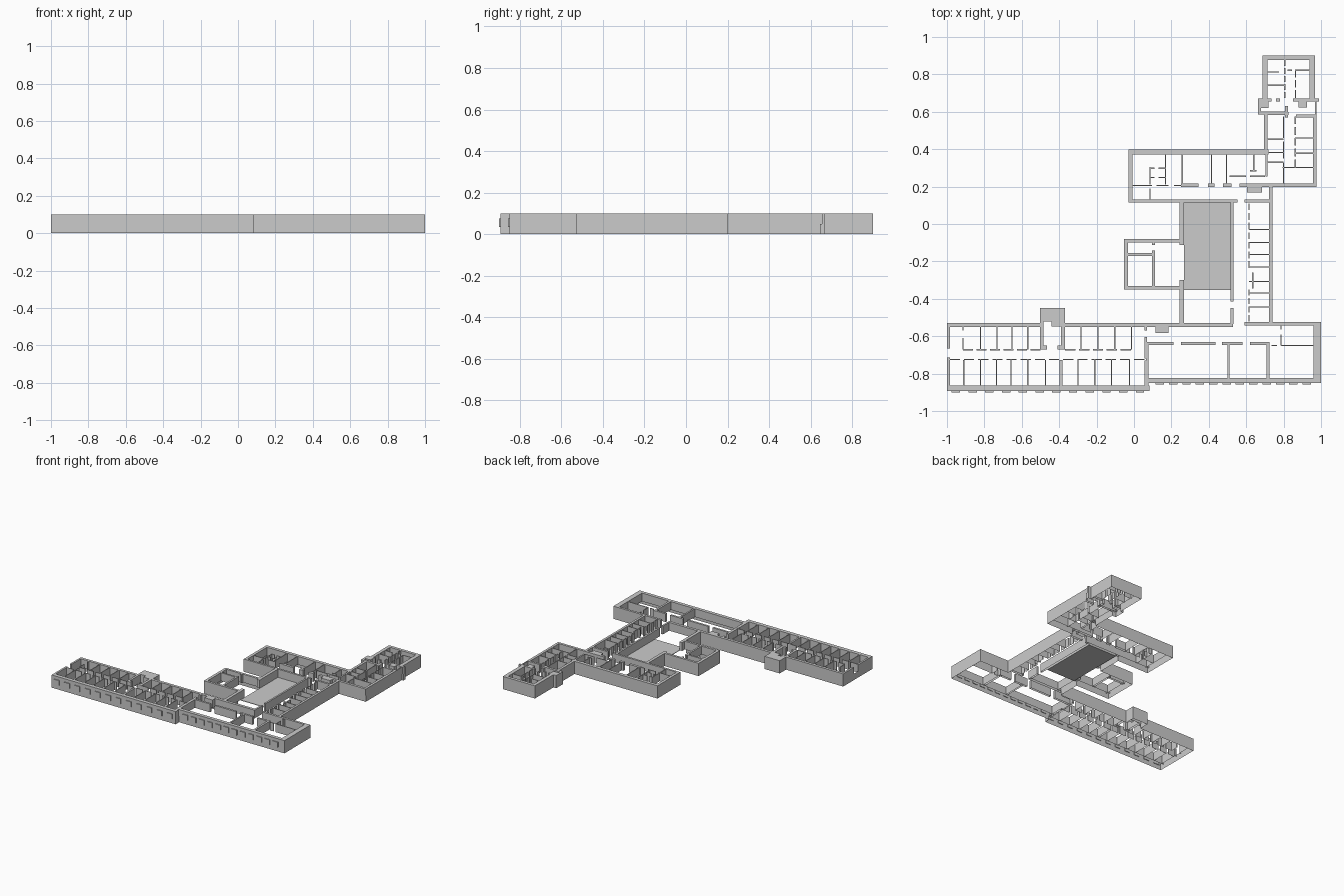
import bpy, bmesh

H = 0.1      # wall height
F = 0.035    # storey level where the walls start above the plain base facade
T = 0.006    # thin partition thickness


def add_object(name, bm):
    me = bpy.data.meshes.new(name)
    bm.to_mesh(me)
    bm.free()
    bpy.context.collection.objects.link(bpy.data.objects.new(name, me))


def build(name, boxes, z0=F, z1=H, closed=False):
    """One object from plan rectangles (x0, y0, x1, y1); walls are open underneath."""
    bm = bmesh.new()
    for x0, y0, x1, y1 in boxes:
        lo = [bm.verts.new(p) for p in ((x0, y0, z0), (x1, y0, z0), (x1, y1, z0), (x0, y1, z0))]
        hi = [bm.verts.new((v.co.x, v.co.y, z1)) for v in lo]
        bm.faces.new(hi)
        if closed:
            bm.faces.new(lo[::-1])
        for i in range(4):
            j = (i + 1) % 4
            bm.faces.new((lo[i], lo[j], hi[j], hi[i]))
    add_object(name, bm)


def facade(name, outline, z1):
    """Upright sheet following a closed plan outline."""
    bm = bmesh.new()
    lo = [bm.verts.new((x, y, 0)) for x, y in outline]
    hi = [bm.verts.new((x, y, z1)) for x, y in outline]
    for i in range(len(lo)):
        bm.faces.new((lo[i - 1], lo[i], hi[i], hi[i - 1]))
    add_object(name, bm)


def hw(y, *spans, t=T):
    """Walls running along x, centred on y."""
    return [(a, y - t / 2, b, y + t / 2) for a, b in spans]


def vw(x, *spans, t=T):
    """Walls running along y, centred on x."""
    return [(x - t / 2, a, x + t / 2, b) for a, b in spans]


def dash(a, b, n, fill=0.65):
    """Spans of a wall from a to b broken by n - 1 doorways."""
    p = (b - a) / (n - 1 + fill)
    return [(a + i * p, a + (i + fill) * p) for i in range(n)]


# Base facade around the whole building
facade("base_facade", [
    (-1, -.893), (.082, -.893), (.082, -.85), (1, -.85), (1, -.525), (.741, -.525),
    (.741, .197), (.976, .197), (.976, .645), (.99, .645), (.99, .67), (.967, .67),
    (.967, .9), (.687, .9), (.687, .67), (.662, .67), (.662, .585), (.694, .585),
    (.694, .398), (-.03, .398), (-.03, .114), (.244, .114), (.244, -.081), (-.053, -.081),
    (-.053, -.35), (.244, -.35), (.244, -.528), (-.37, -.528), (-.37, -.45),
    (-.502, -.45), (-.502, -.528), (-1, -.528)], F + .015)

# South-west wing: outer walls and entrance alcove
build("southwest_outer_walls", [
    (-1, -.55, -.5, -.528), (-.37, -.55, .53, -.528),
    (-1, -.893, .082, -.863),
    (-1, -.665, -.985, -.528), (-1, -.893, -.985, -.715)])
build("southwest_alcove", [(-.502, -.52, -.37, -.45)])
build("southwest_inner_walls", [
    (.055, -.89, .078, -.73), (.055, -.72, .07, -.605), (.055, -.57, .07, -.545),
    (-.502, -.665, -.485, -.52), (-.39, -.665, -.37, -.52),
    (-.502, -.67, -.465, -.65), (-.41, -.67, -.37, -.65),
    (-.44, -.548, -.39, -.52)])

# South-west wing: two rows of small rooms along a corridor
rooms = vw(-.915, (-.67, -.61), (-.57, -.545))
for x in (-.82, -.733, -.653, -.568, -.283, -.193, -.103, -.013):
    rooms += vw(x, (-.67, -.545))
for x in (-.91, -.82, -.735, -.658, -.568, -.473, -.3, -.21, -.12, -.025):
    rooms += vw(x, (-.863, -.728))
rooms += vw(-.39, (-.863, -.728), t=.014)
rooms += hw(-.672, *dash(-.915, -.5, 6, .75), *dash(-.37, -.015, 5, .75))
rooms += hw(-.725, *dash(-.985, .055, 14, .72))
build("southwest_rooms", rooms)

# South-east wing
build("southeast_outer_walls", [
    (.06, -.85, 1, -.823), (.96, -.85, 1, -.525),
    (.59, -.543, 1, -.525)])
build("southeast_inner_walls",
      hw(-.64, (.06, .21), (.25, .435), (.47, .58), (.62, .725), t=.016)
      + vw(.07, (-.823, -.63), t=.014) + vw(.505, (-.823, -.645), t=.012)
      + vw(.717, (-.823, -.63), t=.016)
      + vw(.785, (-.65, -.59), (-.565, -.54)) + hw(-.65, (.735, .765), (.785, .96))
      + [(.115, -.582, .185, -.545)])

# Projecting windows on the front
build("front_windows",
      [(x, -.9, x + .045, -.888) for x in [-.975 + .0895 * i for i in range(12)]]
      + [(x, -.857, x + .045, -.845) for x in [.115 + .0715 * i for i in range(12)]],
      .035, .075, True)

# Courtyard and its floor slab
build("courtyard_walls",
      vw(.256, (-.535, -.3), (-.113, .13), t=.024)
      + vw(.524, (-.415, .12), (-.535, -.45), t=.014))
build("courtyard_floor", [(.267, -.352, .518, .115)], F - .004, F, True)

# Small west pavilion
build("pavilion_walls",
      hw(-.09, (-.053, .25), t=.018) + hw(-.341, (-.053, .268), t=.018)
      + vw(-.042, (-.35, -.082), t=.022))
build("pavilion_inner_walls",
      hw(-.163, (-.04, .11), t=.014) + vw(.104, (-.333, -.143), (-.113, -.093), t=.014))

# East link corridor with a row of rooms
build("east_link_outer_wall", vw(.732, (-.53, .2), t=.018))
link = []
for y in (-.03, -.098, -.163, -.23, -.308, -.368, -.443):
    link += hw(y, (.615, .725))
link += vw(.615, *dash(-.235, .11, 7, .7), *dash(-.52, -.35, 4, .7))
link += vw(.635, (-.345, -.26))
build("east_link_rooms", link)

# North wing
build("north_outer_walls",
      hw(.385, (-.03, .72), t=.026) + vw(-.019, (.117, .398), t=.022)
      + hw(.122, (-.03, .553), (.59, .74), t=.016)
      + [(.73, .197, .975, .217)])
north = hw(.207, (.25, .345), (.395, .43), (.475, .52), (.565, .74), t=.02)
north += vw(.708, (.255, .38), t=.012)
north += hw(.206, (-.01, .095), (.12, .185), (.215, .25))
for x in (.168, .258, .414, .494):
    north += vw(x, (.21, .373))
north += vw(.64, (.29, .373)) + vw(.085, (.13, .19), (.21, .305))
north += hw(.298, (.085, .11), (.13, .168)) + hw(.248, (.085, .11), (.13, .168))
north += hw(.255, (.51, .6), (.62, .7)) + hw(.285, (.62, .655))
north += [(.605, .168, .685, .2)]
build("north_rooms", north)

# North-east wing: lower block
build("northeast_lower_outer_walls",
      vw(.966, (.2, .585), t=.02) + vw(.704, (.37, .6), t=.02))
lower = hw(.578, (.865, .975), t=.016) + hw(.59, (.695, .825), t=.016)
lower += vw(.8, (.21, .33), (.35, .44), (.46, .575))
lower += vw(.862, *dash(.305, .575, 5, .72))
for y in (.303, .378, .46):
    lower += hw(y, (.862, .96))
for y in (.33, .383, .453):
    lower += hw(y, (.71, .8))
lower += hw(.303, (.795, .87))
build("northeast_lower_rooms", lower)

# North-east wing: neck with stair blocks
build("northeast_neck",
      hw(.662, (.662, .735), (.76, .78), (.85, .99), t=.016)
      + vw(.67, (.585, .667), t=.016) + vw(.972, (.575, .655), t=.008)
      + hw(.593, (.662, .81), t=.016) + vw(.815, (.57, .63), t=.016)
      + [(.675, .62, .72, .655), (.88, .622, .925, .658)])

# North-east wing: upper block
build("northeast_upper_outer_walls",
      vw(.7, (.66, .9), t=.026) + hw(.888, (.687, .967), t=.024)
      + vw(.952, (.66, .9), t=.03))
upper = vw(.806, *dash(.675, .876, 5, .7)) + vw(.864, *dash(.675, .825, 3, .75))
upper += hw(.822, (.82, .845), (.864, .94)) + hw(.813, (.71, .775)) + hw(.742, (.71, .806))
build("northeast_upper_rooms", upper)
